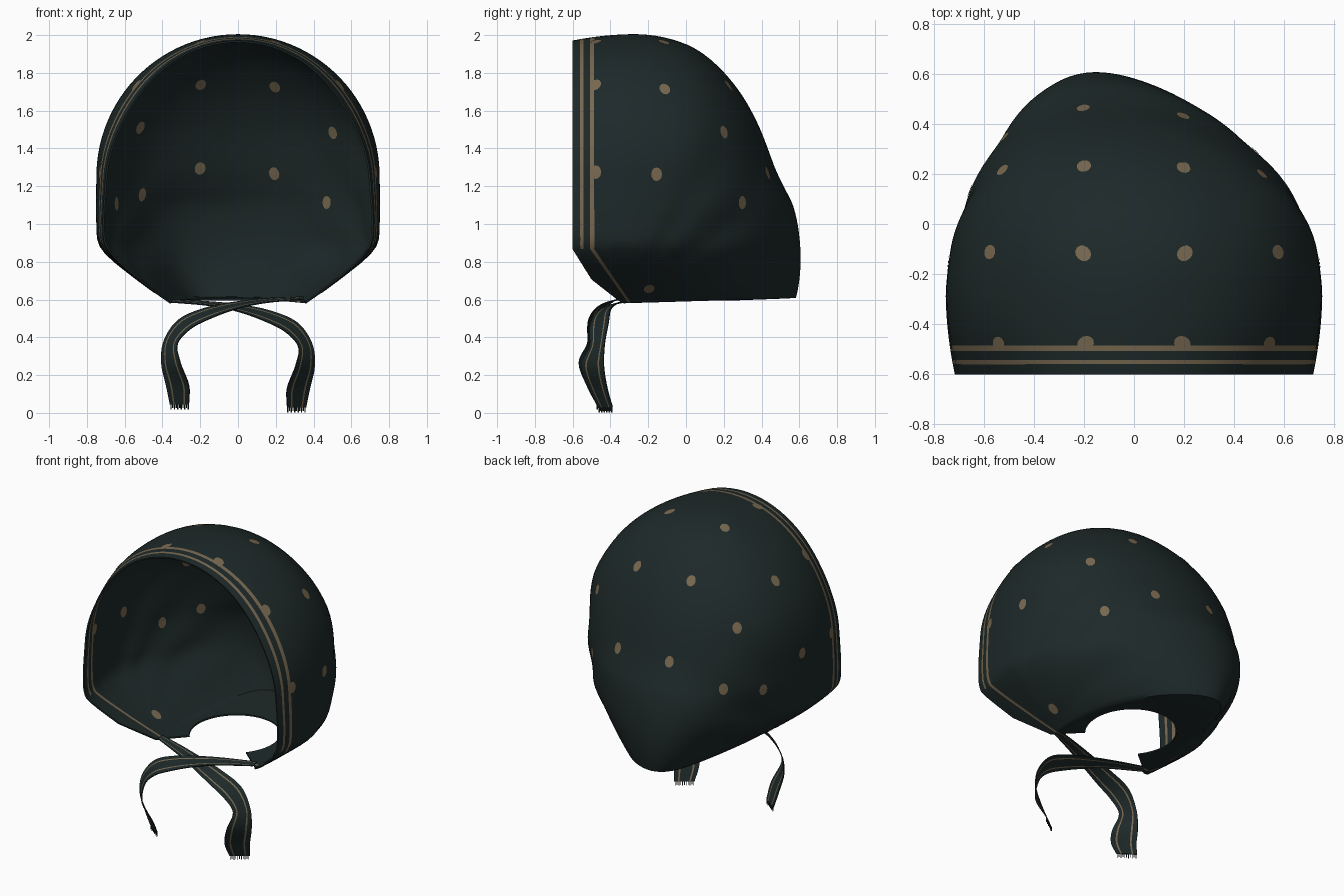
import bpy, bmesh, math
from mathutils import Vector

if "Cube" in bpy.data.objects:
    bpy.data.objects.remove(bpy.data.objects["Cube"])


def material(name, rgb):
    m = bpy.data.materials.new(name)
    m.use_nodes = True
    m.diffuse_color = (*rgb, 1)
    bsdf = next(n for n in m.node_tree.nodes if n.type == 'BSDF_PRINCIPLED')
    bsdf.inputs["Base Color"].default_value = (*rgb, 1)
    bsdf.inputs["Roughness"].default_value = 0.8
    return m


CLOTH = material("dark teal cloth", (0.0125, 0.0215, 0.0215))
TAN = material("tan trim", (0.185, 0.138, 0.08))


def finish(name, bm, thickness=0.0, mats=(CLOTH, TAN)):
    mesh = bpy.data.meshes.new(name)
    bm.to_mesh(mesh)
    bm.free()
    ob = bpy.data.objects.new(name, mesh)
    bpy.context.collection.objects.link(ob)
    for m in mats:
        mesh.materials.append(m)
    bpy.ops.object.select_all(action='DESELECT')
    ob.select_set(True)
    bpy.context.view_layer.objects.active = ob
    if thickness:
        mod = ob.modifiers.new("thickness", 'SOLIDIFY')
        mod.thickness = thickness
        mod.offset = 0
        bpy.ops.object.modifier_apply(modifier=mod.name)
    bpy.ops.object.shade_smooth_by_angle(angle=math.radians(50))


def smooth_lerp(table, v):
    """Hermite interpolation through (position, value) pairs."""
    n = len(table) - 1
    if v <= table[0][0]:
        return table[0][1]
    if v >= table[n][0]:
        return table[n][1]
    i = max(k for k in range(n) if table[k][0] <= v)

    def slope(k):
        a, b = table[max(k - 1, 0)], table[min(k + 1, n)]
        return (b[1] - a[1]) / (b[0] - a[0])
    (x0, y0), (x1, y1) = table[i], table[i + 1]
    h = x1 - x0
    t = (v - x0) / h
    return ((1 + 2 * t) * (1 - t) ** 2 * y0 + t * (1 - t) ** 2 * h * slope(i)
            + t * t * (3 - 2 * t) * y1 + t * t * (t - 1) * h * slope(i + 1))


# Hood shape by height: half width, depth and roundness of the back, narrowing to the front
LOWER_WIDTH = [(0.585, 0.36), (0.72, 0.55), (0.87, 0.72), (1.0, 0.745), (1.25, 0.745)]
BACK_DEPTH = [(0.585, 0.925), (0.87, 0.878), (1.1, 0.835), (1.2, 0.797), (1.3, 0.77),
              (1.45, 0.76), (1.71, 0.768), (1.85, 0.79), (1.95, 0.84)]
ROUNDNESS = [(0.6, 1.6), (0.87, 1.35), (1.1, 1.7), (1.5, 2.4)]
NARROWING = [(1.0, 0.045), (1.3, 0.07), (1.66, 0.115), (2.0, 0.11)]
CENTRE = Vector((0, -0.33, 0.585))
CROWN_Y = -0.27


def inside(p):
    x, y, z = p
    if y < -0.8:
        return False
    q = max(0, (CROWN_Y - y) / 0.33) ** 2
    zt = z + 0.035 * q * max(0, z - 1)
    if zt >= 2:
        return False
    if zt < 1.25:
        w = smooth_lerp(LOWER_WIDTH, zt)
    else:
        w = 0.745 * math.sqrt(1 - ((zt - 1.25) / 0.75) ** 2)
    w *= 1 - q * smooth_lerp(NARROWING, z)
    if y > CROWN_Y:
        s = (y - CROWN_Y) / (smooth_lerp(BACK_DEPTH, z) * math.sqrt(1 - (z - 1) ** 2))
        if s >= 1:
            return False
        w *= math.sqrt(1 - s ** smooth_lerp(ROUNDNESS, z))
        x += 0.15 * ((y - CROWN_Y) / 0.87) ** 3
    return abs(x) < w


def project(direction):
    """Point of the cloth in a direction from the hood centre, with soft pleats."""
    d = direction.normalized()
    lo, hi = 0.0, 2.5
    for _ in range(24):
        mid = (lo + hi) / 2
        lo, hi = (mid, hi) if inside(CENTRE + d * mid) else (lo, mid)
    phi = math.atan2(d.z, d.y)
    pleat = max(0, math.cos(phi)) * max(0, abs(d.x) - 0.3) * (1 - abs(d.x))
    return CENTRE + d * lo * (1 + 0.08 * pleat * math.sin(phi * 17))


# Hood: arches fanned from the two tie points
NT, NP = 96, 96
bm = bmesh.new()
arches = []
for j in range(NP + 1):
    phi = 0.03 + (math.pi - 0.03) * j / NP
    arches.append([project(Vector((math.cos(t), math.sin(t) * math.cos(phi), math.sin(t) * math.sin(phi))))
                   for t in (math.pi * i / NT for i in range(NT + 1))])

# Gathered underside: rings running from the neckline in to the neck hole
neck_hole = [Vector((0.27 * math.cos(t), -0.03 + 0.28 * math.sin(t), 0.6))
             for t in (-0.7 + (math.pi + 1.4) * i / NT for i in range(NT + 1))]
under = [[h.lerp(p, k / 4) for h, p in zip(neck_hole, arches[0])] for k in range(4)]
rows = [[bm.verts.new(p) for p in line] for line in under + arches]
for a, b in zip(rows, rows[1:]):
    for i in range(NT):
        bm.faces.new((a[i], a[i + 1], b[i + 1], b[i]))
bmesh.ops.remove_doubles(bm, verts=bm.verts, dist=0.0005)


def cut(co, no, clear):
    bmesh.ops.bisect_plane(bm, geom=bm.verts[:] + bm.edges[:] + bm.faces[:],
                           dist=0.0001, plane_co=co, plane_no=no, clear_outer=clear)


# Face opening: upright above the jaw, slanting back to the tie points below
JAW, KNOT_Z = 0.87, 0.585
for co, no in (((0, -0.6, JAW), (0, -1, 0)),
               ((0, -0.6, JAW), (0, -0.16, -0.1)),
               ((0, -0.5, 0.71), (0, -0.125, -0.16))):
    cut(co, Vector(no).normalized(), True)

# Trim stripes that follow the opening; only the inner one goes on below the jaw
STRIPES = [(0.041, 0.058, JAW), (0.093, 0.115, KNOT_Z)]


def knot_y(depth):
    return -0.37 + 0.7 * depth


def stripe_y(depth, z):
    t = max(0, (JAW - z) / (JAW - KNOT_Z))
    return (-0.6 + depth) * (1 - t) + knot_y(depth) * t


cut((0, 0, JAW), (0, 0, 1), False)
for near, far, _ in STRIPES:
    for depth in (near, far):
        y = -0.6 + depth
        cut((0, y, JAW), (0, 1, 0), False)
        cut((0, y, JAW), Vector((0, KNOT_Z - JAW, y - knot_y(depth))).normalized(), False)
for f in bm.faces:
    c = f.calc_center_median()
    f.material_index = int(any(c.z > low and stripe_y(a, c.z) < c.y < stripe_y(b, c.z)
                               for a, b, low in STRIPES))
bmesh.ops.recalc_face_normals(bm, faces=bm.faces)
finish("hood", bm, 0.01)

# Polka dots on both faces of the cloth, mirrored left and right
BOTH = (1, -1)
DOTS = [(0.2, -0.12, 1.95, BOTH), (0.2, 0.23, 1.75, BOTH), (0.2, 0.45, 1.29, BOTH),
        (0.58, -0.11, 1.73, BOTH), (0.52, 0.21, 1.51, BOTH), (0.48, 0.3, 1.12, BOTH),
        (0.72, -0.16, 1.25, BOTH), (0.64, 0.12, 1.1, (-1,)), (0.19, -0.475, 1.95, BOTH),
        (0.53, -0.475, 1.72, BOTH), (0.72, -0.475, 1.27, BOTH), (0.45, -0.2, 0.66, BOTH)]
bm = bmesh.new()
for x, y, z, sides in DOTS:
    for side in sides:
        mid = project(Vector((side * x, y, z)) - CENTRE)
        ray = mid - CENTRE
        u = ray.orthogonal().normalized()
        v = ray.normalized().cross(u)
        # surface normal from nearby points, so that dots keep their shape on slopes
        n = (project(ray + u * 0.02) - mid).cross(project(ray + v * 0.02) - mid).normalized()
        u = n.cross(Vector((0, 0, 1))).normalized()
        v = n.cross(u)
        ring = []
        for k in range(12):
            a = math.tau * k / 12
            ring.append(project(ray + u * math.cos(a) * 0.029 + v * math.sin(a) * 0.036))
        for lift in (0.008, -0.008):
            hub = bm.verts.new(mid + n * lift)
            rim = [bm.verts.new(p + n * lift) for p in ring]
            for k in range(12):
                bm.faces.new((hub, rim[k], rim[(k + 1) % 12]))
finish("polka_dots", bm, mats=(TAN,))

# Ties: ribbons given by centre points and half-width vectors
PATH = [(-0.35, -0.31, 0.592), (-0.15, -0.375, 0.578), (0, -0.42, 0.555), (0.15, -0.45, 0.515),
        (0.28, -0.46, 0.455), (0.355, -0.47, 0.36), (0.355, -0.495, 0.25),
        (0.32, -0.465, 0.13), (0.31, -0.425, 0.03)]
HALF = [(0, 0.02, 0.006), (0, 0.035, 0.01), (0, 0.045, 0.018), (0.01, 0.05, 0.028),
        (0.03, 0.05, 0.025), (0.035, 0.04, 0.01), (0.05, 0.06, 0),
        (0.06, 0.048, 0), (0.05, 0.036, 0)]
ACROSS = [-1, -0.62, -0.48, 0, 0.48, 0.62, 1]


def sample(points, t):
    return Vector([smooth_lerp([(k, p[a]) for k, p in enumerate(points)], t) for a in range(3)])


for name, side, shift in (("left_tie", 1, Vector((0, 0, 0))), ("right_tie", -1, Vector((0, -0.012, 0.016)))):
    bm = bmesh.new()
    rows = []
    for s in range(41):
        t = s * (len(PATH) - 1) / 40
        mid, half = sample(PATH, t) + shift, sample(HALF, t)
        row = []
        for u in ACROSS:
            p = mid + half * u
            row.append(bm.verts.new((side * p.x, p.y, p.z)))
        rows.append(row)
    for a, b in zip(rows, rows[1:]):
        for i in range(len(ACROSS) - 1):
            f = bm.faces.new((a[i], a[i + 1], b[i + 1], b[i]))
            f.material_index = int(i in (1, 4))
    # Fringe threads hanging from the end
    a, b = rows[-1][0].co.copy(), rows[-1][-1].co.copy()
    for k in range(11):
        p = a.lerp(b, (k + 0.2) / 11)
        q = a.lerp(b, (k + 0.6) / 11)
        drop = Vector((0, 0, -0.027 + 0.006 * (k % 2)))
        bm.faces.new([bm.verts.new(c) for c in (p, q, q + drop, p + drop)])
    finish(name, bm, 0.006)
